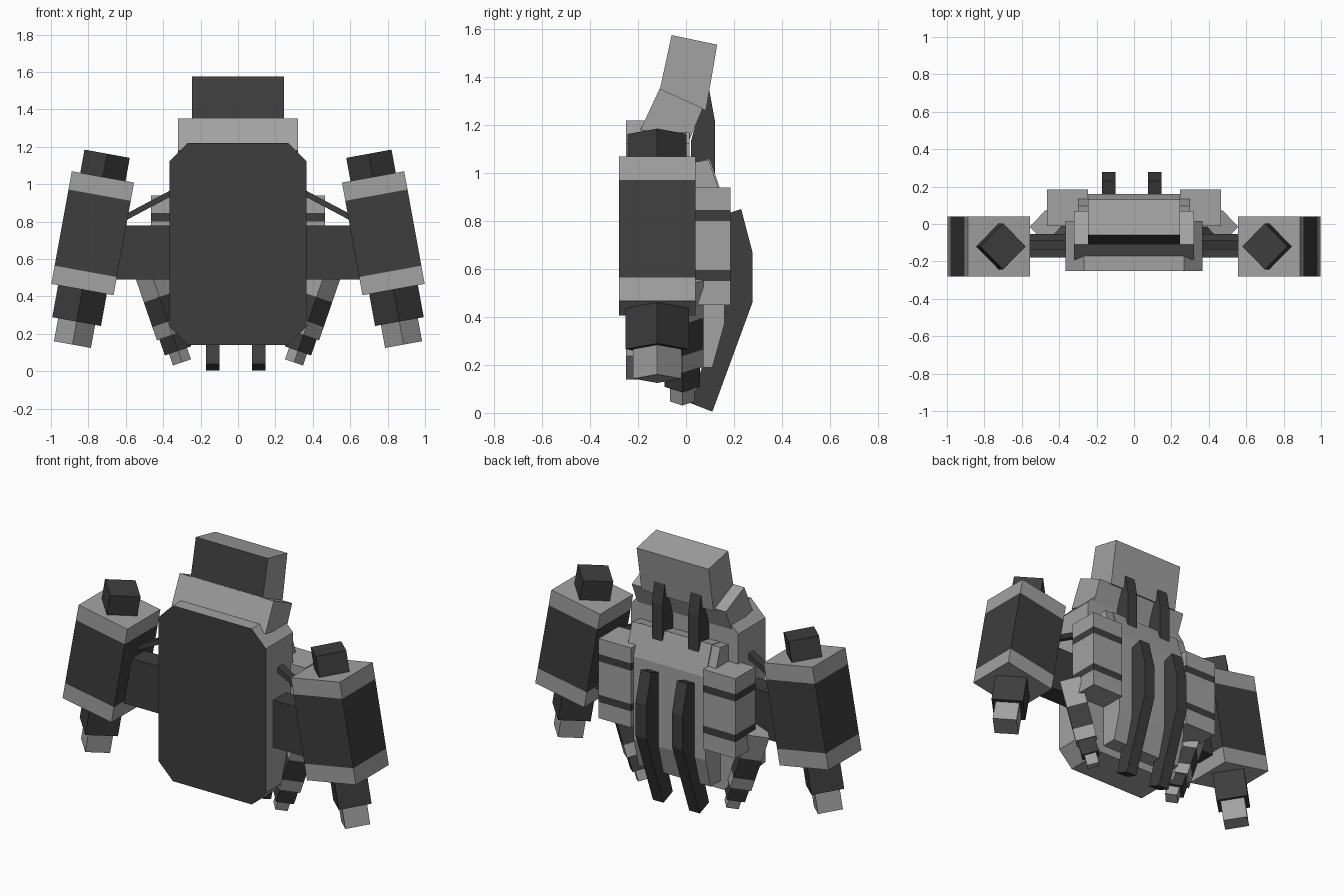
import bpy, bmesh, math
from mathutils import Matrix, Vector

cube = bpy.data.objects.get("Cube")
if cube:
    bpy.data.objects.remove(cube, do_unlink=True)


def make_material(name, value):
    mat = bpy.data.materials.new(name)
    mat.use_nodes = True
    colour = (value, value, value, 1)
    mat.diffuse_color = colour
    mat.node_tree.nodes["Principled BSDF"].inputs["Base Color"].default_value = colour
    return mat


MATS = [make_material("light grey", 0.36), make_material("dark grey", 0.047)]
LIGHT, DARK = 0, 1


def finish(name, bm, colour, dark_rule=None):
    """Turn a bmesh into a flat shaded object; dark_rule picks dark faces."""
    bmesh.ops.recalc_face_normals(bm, faces=bm.faces)
    for f in bm.faces:
        f.material_index = DARK if dark_rule and dark_rule(f) else colour
    mesh = bpy.data.meshes.new(name)
    bm.to_mesh(mesh)
    bm.free()
    for mat in MATS:
        mesh.materials.append(mat)
    obj = bpy.data.objects.new(name, mesh)
    bpy.context.collection.objects.link(obj)
    return obj


def prism(name, points, to_3d, lo, hi, colour, dark_rule=None):
    """Extrude a 2D outline from lo to hi."""
    bm = bmesh.new()
    face = bm.faces.new([bm.verts.new(to_3d(a, b, lo)) for a, b in points])
    geo = bmesh.ops.extrude_face_region(bm, geom=[face])["geom"]
    shift = Vector(to_3d(0, 0, hi)) - Vector(to_3d(0, 0, lo))
    bmesh.ops.translate(bm, vec=shift, verts=[v for v in geo if isinstance(v, bmesh.types.BMVert)])
    return finish(name, bm, colour, dark_rule)


def side_profile(name, points, x0, x1, colour, dark_rule=None):
    return prism(name, points, lambda y, z, x: (x, y, z), x0, x1, colour, dark_rule)


def box(name, size, matrix, colour, bands=()):
    """Box placed by matrix, with dark bands cut between local heights."""
    bm = bmesh.new()
    bmesh.ops.create_cube(bm, size=1, matrix=Matrix.Diagonal((*size, 1)))
    for height in [h for band in bands for h in band]:
        bmesh.ops.bisect_plane(bm, geom=bm.verts[:] + bm.edges[:] + bm.faces[:],
                               plane_co=(0, 0, height), plane_no=(0, 0, 1))
    marked = {f for f in bm.faces
              if any(a < f.calc_center_median().z < b for a, b in bands)}
    bm.transform(matrix)
    return finish(name, bm, colour, lambda f: f in marked)


def placed(x, y, z, tilt=0.0):
    return Matrix.Translation((x, y, z)) @ Matrix.Rotation(math.radians(tilt), 4, 'Y')


def on_axis(base, height, diamond=True):
    """Step along a tilted axis, optionally turned to a diamond section."""
    turn = Matrix.Rotation(math.pi / 4 if diamond else 0, 4, 'Z')
    return base @ Matrix.Translation((0, 0, height)) @ turn


# Front shell with clipped corners and a dark face
W, LOW, TOP, C = 0.365, 0.14, 1.22, 0.097
outline = [(-W, LOW + C), (-W + C, LOW), (W - C, LOW), (W, LOW + C),
           (W, TOP - C), (W - C, TOP), (-W + C, TOP), (-W, TOP - C)]
prism("front_shell", outline, lambda x, z, y: (x, y, z), -0.25, 0.015, LIGHT,
      lambda f: f.normal.y < -0.9)

# Leaning head block and the collar below it
side_profile("head_block", [(-0.06, 1.575), (0.13, 1.535), (0.083, 1.26), (-0.112, 1.335)],
             -0.245, 0.245, LIGHT, lambda f: f.normal.y < -0.9)
side_profile("collar", [(-0.11, 1.352), (0.07, 1.27), (0.015, 1.14), (-0.19, 1.18)],
             -0.32, 0.32, LIGHT)

# Back body and its wider shoulder
side_profile("back_body", [(0, 1.04), (0.1, 1.06), (0.16, 0.88), (0.16, 0.37),
                           (0.11, 0.19), (0, 0.19)], -0.245, 0.245, LIGHT)
side_profile("shoulder", [(0, 1.04), (0.095, 1.055), (0.14, 0.92), (0.14, 0.5), (0, 0.5)],
             -0.3, 0.3, LIGHT)

# Paired fins on the back
for side, x in (("right", -0.135), ("left", 0.112)):
    side_profile(side + "_lower_fin",
                 [(0.14, 0.82), (0.23, 0.85), (0.277, 0.67), (0.277, 0.46),
                  (0.11, 0.005), (0.02, 0.04), (0.1, 0.3)], x - 0.036, x + 0.036, DARK)
    side_profile(side + "_upper_fin",
                 [(0.09, 1.385), (0.12, 1.22), (0.12, 1.0), (0.02, 1.0), (0.02, 1.13)],
                 x - 0.036, x + 0.036, DARK)

for side, s in (("right", -1), ("left", 1)):
    # Large outer pod with dark band, top cap and nozzle
    pod = placed(s * 0.777, -0.12, 0.738, s * -0 + s * 10.3 * -1)
    box(side + "_pod", (0.338, 0.32, 0.612), on_axis(pod, 0, False), LIGHT, [(-0.207, 0.207)])
    box(side + "_pod_cap", (0.174, 0.174, 0.14), on_axis(pod, 0.362), DARK)
    box(side + "_pod_exhaust", (0.187, 0.187, 0.19), on_axis(pod, -0.385), DARK)
    box(side + "_pod_nozzle", (0.142, 0.142, 0.14), on_axis(pod, -0.535), LIGHT)

    # Arm and thin strut holding the pod
    box(side + "_arm", (0.42, 0.125, 0.29), placed(s * 0.51, -0.117, 0.635), DARK)
    box(side + "_strut", (0.34, 0.05, 0.03), placed(s * 0.475, -0.11, 0.89, s * 28), DARK)

    # Banded back canister
    box(side + "_canister", (0.22, 0.195, 0.49), placed(s * 0.355, 0.087, 0.695), LIGHT,
        [(-0.145, -0.1), (0.105, 0.15)])

    # Small thruster leaning inwards below the canister
    thruster = placed(s * 0.35, -0.015, 0.194, s * 19)
    box(side + "_thruster", (0.125, 0.125, 0.38), on_axis(thruster, 0.19), LIGHT,
        [(-0.115, 0.025)])
    box(side + "_thruster_exhaust", (0.105, 0.105, 0.1), on_axis(thruster, -0.04), DARK)
    box(side + "_thruster_nozzle", (0.072, 0.072, 0.07), on_axis(thruster, -0.12), LIGHT)
